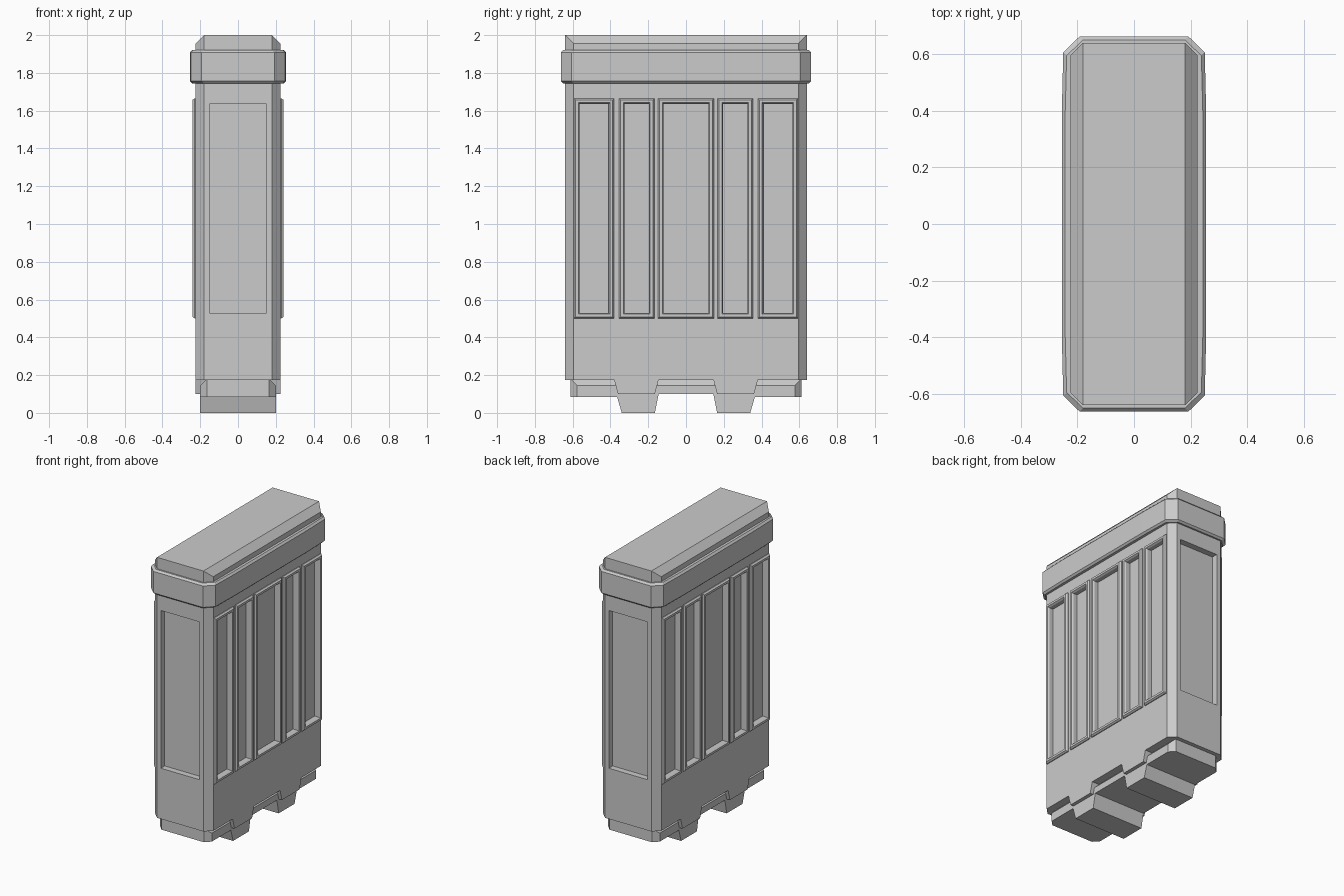
import bpy, bmesh

if "Cube" in bpy.data.objects:
    bpy.data.objects.remove(bpy.data.objects["Cube"])


def finish(name, bm):
    bmesh.ops.recalc_face_normals(bm, faces=bm.faces)
    mesh = bpy.data.meshes.new(name)
    bm.to_mesh(mesh)
    bm.free()
    ob = bpy.data.objects.new(name, mesh)
    bpy.context.collection.objects.link(ob)
    return ob


def slab(name, half, hx, chamfer):
    """Mirror a half side profile (y, z), extrude it across x, chamfer the corners."""
    pts = half + [(-y, z) for y, z in reversed(half)]
    bm = bmesh.new()
    face = bm.faces.new([bm.verts.new((-hx, y, z)) for y, z in pts])
    ext = bmesh.ops.extrude_face_region(bm, geom=[face])["geom"]
    bmesh.ops.translate(bm, vec=(2 * hx, 0, 0),
                        verts=[g for g in ext if isinstance(g, bmesh.types.BMVert)])
    bmesh.ops.recalc_face_normals(bm, faces=bm.faces)
    ymax = max(abs(y) for y, z in pts)
    corners = [e for e in bm.edges
               if all(abs(abs(v.co.y) - ymax) < 1e-4 for v in e.verts)
               and abs(e.verts[0].co.x - e.verts[1].co.x) < 1e-4]
    bmesh.ops.bevel(bm, geom=corners, offset=chamfer, segments=1,
                    affect='EDGES', clamp_overlap=False)
    return finish(name, bm)


def loft(bm, loops, closed=False):
    rings = [[bm.verts.new(p) for p in lp] for lp in loops]
    pairs = list(zip(rings, rings[1:])) + ([(rings[-1], rings[0])] if closed else [])
    for a, b in pairs:
        n = len(a)
        for i in range(n):
            bm.faces.new((a[i], a[(i + 1) % n], b[(i + 1) % n], b[i]))


def add_box(bm, lo, hi):
    verts = bmesh.ops.create_cube(bm, size=1)["verts"]
    for v in verts:
        v.co = [hi[i] if v.co[i] > 0 else lo[i] for i in range(3)]


Z0, Z1, W = 0.5, 1.665, 0.03
PANELS = [(-0.593, -0.38), (-0.355, -0.167), (-0.148, 0.148),
          (0.167, 0.355), (0.38, 0.593)]

# main body, with its lower edge stepping down over the two feet
body = slab("barrier_body", [(-0.145, 0.175), (-0.165, 0.10), (-0.36, 0.10),
                             (-0.38, 0.175), (-0.64, 0.175), (-0.64, 2.0)], 0.225, 0.045)

# inset base with two feet
slab("base_with_feet", [(-0.145, 0.10), (-0.165, 0.0), (-0.34, 0.0),
                        (-0.365, 0.085), (-0.612, 0.085), (-0.612, 0.18)], 0.2, 0.036)

# recesses in both long sides and both ends
bm = bmesh.new()
for s in (-1, 1):
    for y0, y1 in PANELS:
        xs = sorted((s * 0.2, s * 0.3))
        add_box(bm, (xs[0], y0 + W, Z0 + W), (xs[1], y1 - W, Z1 - W))
    ys = sorted((s * 0.597, s * 0.7))
    add_box(bm, (-0.15, ys[0], 0.53), (0.15, ys[1], 1.635))
cutter = finish("recess_cutter", bm)
cutter.hide_render = True
mod = body.modifiers.new("recesses", 'BOOLEAN')
mod.operation = 'DIFFERENCE'
mod.solver = 'EXACT'
mod.object = cutter
bpy.context.view_layer.objects.active = body
bpy.ops.object.modifier_apply(modifier=mod.name)
bpy.data.objects.remove(cutter)

# raised bevelled frames around the side recesses
SECTION = [(0, 0.22), (0, 0.23), (0.008, 0.241), (W - 0.007, 0.241),
           (W, 0.23), (W, 0.22)]
bm = bmesh.new()
for s in (-1, 1):
    for y0, y1 in PANELS:
        loft(bm, [[(s * x, y0 + i, Z0 + i), (s * x, y1 - i, Z0 + i),
                   (s * x, y1 - i, Z1 - i), (s * x, y0 + i, Z1 - i)]
                  for i, x in SECTION], closed=True)
finish("panel_frames", bm)

# band around the top, bulging slightly along the long sides
QUARTER = [(0.255, 0.4), (0.25, 0.607), (0.192, 0.663)]


def band_loop(inset, z):
    q = [(x - inset, y - inset * (k > 0)) for k, (x, y) in enumerate(QUARTER)]
    loop = q + [(-x, y) for x, y in reversed(q)]
    loop += [(-x, -y) for x, y in loop]
    return [(x, y, z) for x, y in loop]


bm = bmesh.new()
loft(bm, [band_loop(i, z) for i, z in ((0.035, 1.745), (0.012, 1.745), (0, 1.757),
                                       (0, 1.907), (0.012, 1.92), (0.035, 1.92))], closed=True)
finish("top_band", bm)
